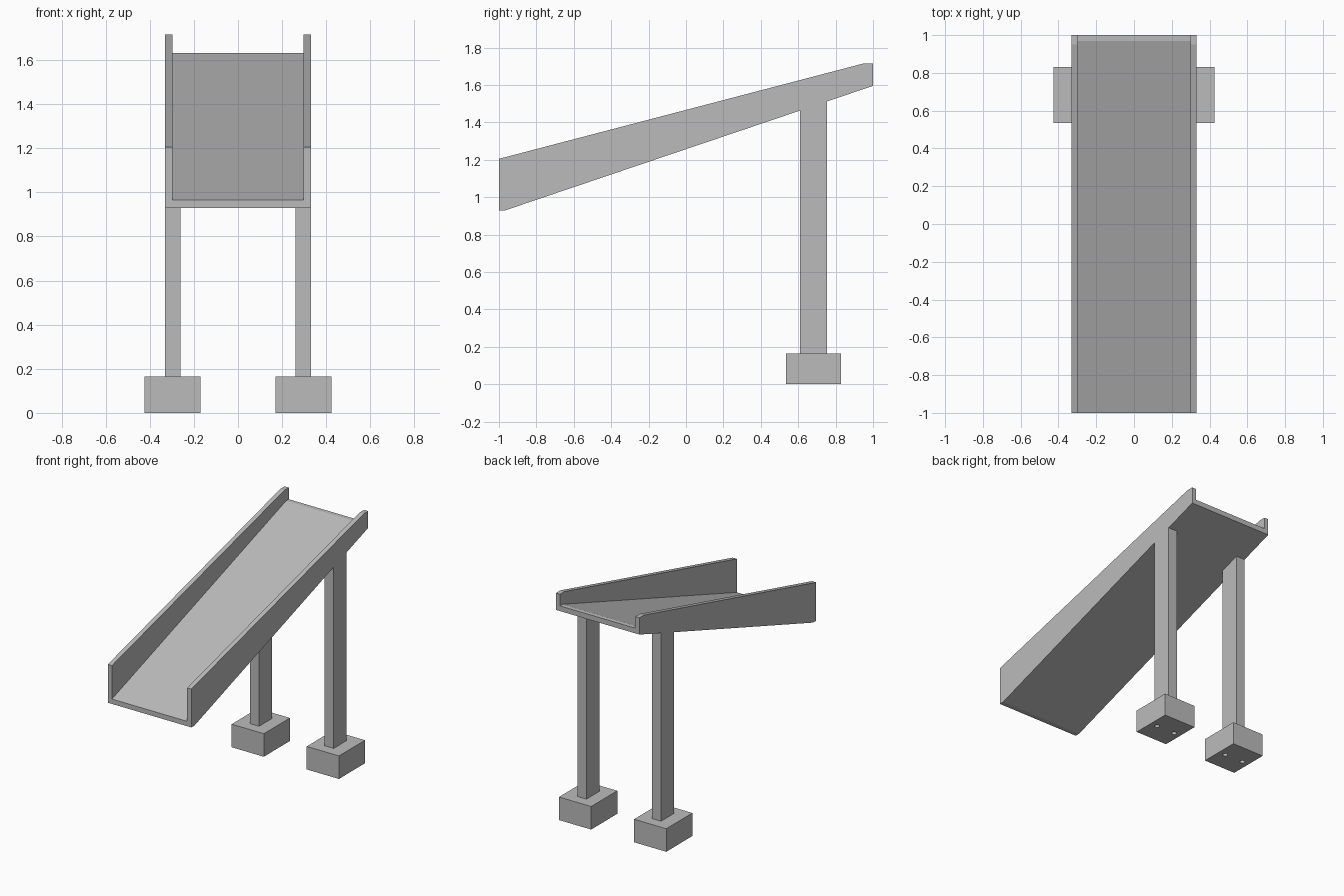
import bpy
import bmesh
from mathutils import Matrix, Vector

if "Cube" in bpy.data.objects:
    bpy.data.objects.remove(bpy.data.objects["Cube"], do_unlink=True)

grey = bpy.data.materials.new("plain grey")
grey.use_nodes = True
grey.diffuse_color = (0.5, 0.5, 0.5, 1)
grey.node_tree.nodes["Principled BSDF"].inputs["Base Color"].default_value = (0.5, 0.5, 0.5, 1)


def finish(name, bm):
    bmesh.ops.recalc_face_normals(bm, faces=bm.faces)
    mesh = bpy.data.meshes.new(name)
    bm.to_mesh(mesh)
    bm.free()
    mesh.materials.append(grey)
    obj = bpy.data.objects.new(name, mesh)
    bpy.context.collection.objects.link(obj)
    return obj


def prism(name, profile, x0, x1):
    """Extrude a side profile of (y, z) points from x0 to x1."""
    bm = bmesh.new()
    face = bm.faces.new([bm.verts.new((x0, y, z)) for y, z in profile])
    ext = bmesh.ops.extrude_face_region(bm, geom=[face])
    verts = [v for v in ext["geom"] if isinstance(v, bmesh.types.BMVert)]
    bmesh.ops.translate(bm, verts=verts, vec=Vector((x1 - x0, 0, 0)))
    return finish(name, bm)


def underside(y):
    """Height of the chute's sloping underside."""
    return 0.93 + (y + 0.965) * 0.665 / 1.965


OUTER, INNER = 0.331, 0.298
bottom = [(-1, 0.93), (-0.965, 0.93), (1, 1.595)]

# Sloping chute floor, with a short level lip at the high end
prism("chute_floor", bottom + [(1, 1.632), (0.97, 1.632), (-1, 0.965)], -INNER, INNER)

# Tapering side walls, legs and drilled footings on both sides
wall = bottom + [(1, 1.715), (0.95, 1.715), (-1, 1.205)]
leg = [(0.61, 0.165), (0.755, 0.165), (0.755, underside(0.755)), (0.61, underside(0.61))]
block = [(0.535, 0), (0.83, 0), (0.83, 0.165), (0.535, 0.165)]

for side, s in (("left", 1), ("right", -1)):
    prism(side + "_wall", wall, s * INNER, s * OUTER)
    prism(side + "_leg", leg, s * 0.26, s * OUTER)
    footing = prism(side + "_footing", block, s * 0.17, s * 0.425)

    # Two round bolt holes in the base of the footing
    bm = bmesh.new()
    for dx in (-0.075, 0.075):
        bmesh.ops.create_cone(bm, cap_ends=True, segments=16, radius1=0.017, radius2=0.017,
                              depth=0.12, matrix=Matrix.Translation((s * 0.2975 + dx, 0.682, 0)))
    cutter = finish(side + "_hole_cutter", bm)
    cut = footing.modifiers.new("bolt_holes", "BOOLEAN")
    cut.operation = "DIFFERENCE"
    cut.solver = "EXACT"
    cut.object = cutter

    # Apply the cut, then drop the helper
    bpy.context.view_layer.update()
    evaluated = footing.evaluated_get(bpy.context.evaluated_depsgraph_get())
    drilled = bpy.data.meshes.new_from_object(evaluated)
    footing.modifiers.clear()
    footing.data = drilled
    bpy.data.objects.remove(cutter, do_unlink=True)
